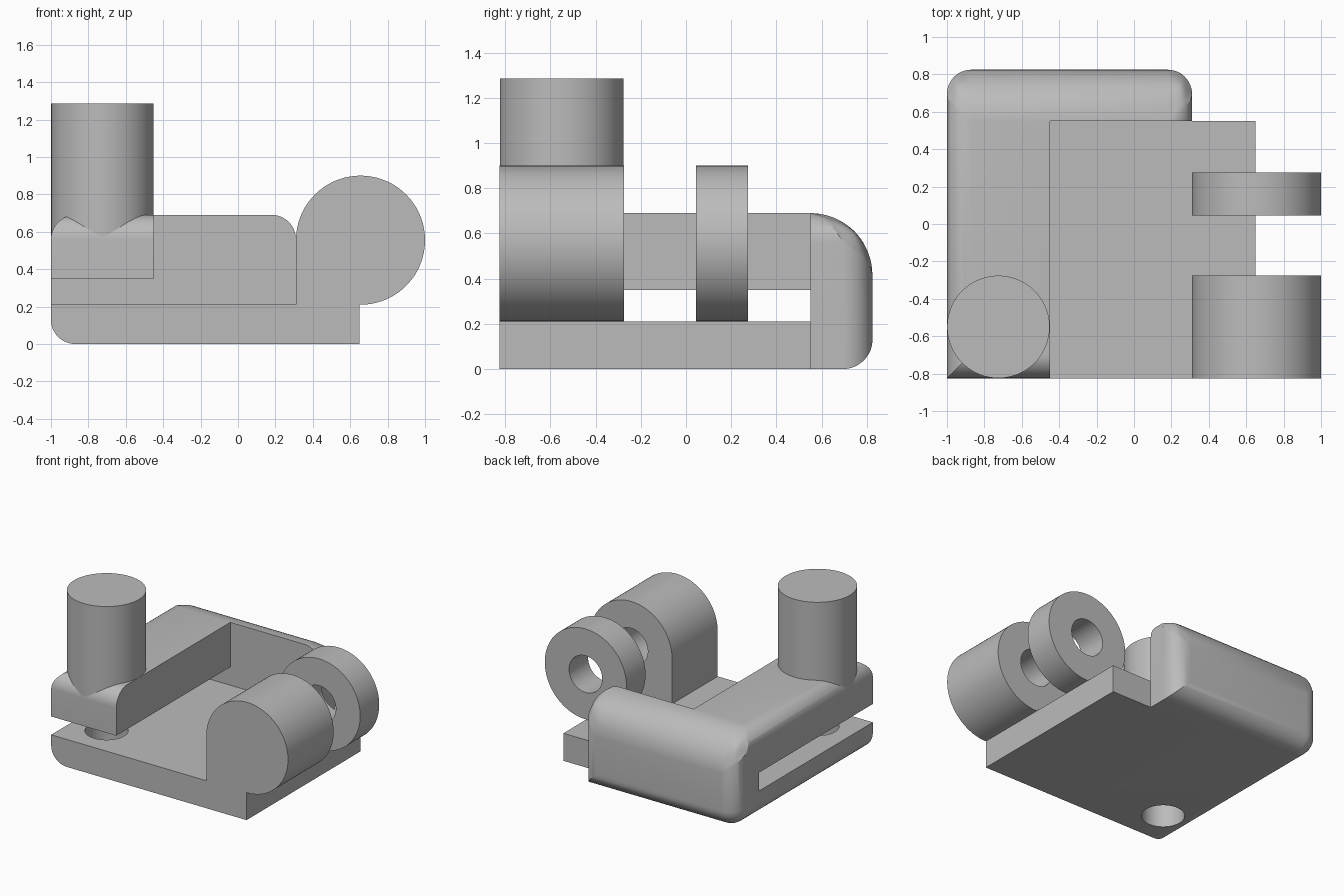
import bpy, bmesh, math

if "Cube" in bpy.data.objects:
    bpy.data.objects.remove(bpy.data.objects["Cube"], do_unlink=True)

grey = bpy.data.materials.new("plain grey")
grey.use_nodes = True
grey.diffuse_color = (0.5, 0.5, 0.5, 1)
grey.node_tree.nodes["Principled BSDF"].inputs["Base Color"].default_value = (0.5, 0.5, 0.5, 1)

FRONT, INNER, BACK = -0.825, 0.55, 0.825
LEFT_END, WALL_END, PLATE_END = -1, 0.31, 0.65
PLATE_TOP, ARM_BOTTOM, TOP = 0.21, 0.35, 0.69
BARREL_X, BARREL_Z, BARREL_R = 0.655, 0.555, 0.345
SMALL, LARGE, BORE = 0.13, 0.274, 0.15


def finish(name, bm):
    bmesh.ops.recalc_face_normals(bm, faces=bm.faces)
    mesh = bpy.data.meshes.new(name)
    bm.to_mesh(mesh)
    bm.free()
    obj = bpy.data.objects.new(name, mesh)
    bpy.context.collection.objects.link(obj)
    mesh.materials.append(grey)
    return obj


def box(name, xs, ys, zs):
    bm = bmesh.new()
    bmesh.ops.create_cube(bm, size=1)
    for v in bm.verts:
        v.co = [r[c > 0] for r, c in zip((xs, ys, zs), v.co)]
    return finish(name, bm)


def prism(name, points, ys):
    """Extrude an (x, z) outline along y."""
    bm = bmesh.new()
    face = bm.faces.new([bm.verts.new((x, ys[0], z)) for x, z in points])
    ext = bmesh.ops.extrude_face_region(bm, geom=[face])["geom"]
    for v in ext:
        if isinstance(v, bmesh.types.BMVert):
            v.co.y = ys[1]
    return finish(name, bm)


def arc(radius, start, end, steps):
    angles = [math.radians(start + (end - start) * i / steps) for i in range(steps + 1)]
    return [(BARREL_X + radius * math.cos(a), BARREL_Z + radius * math.sin(a)) for a in angles]


def circle(radius):
    return arc(radius, 0, 360, 96)[:-1]


def post(name, x, y, radius, zs):
    bm = bmesh.new()
    bmesh.ops.create_cone(bm, cap_ends=True, segments=96, radius1=radius,
                          radius2=radius, depth=zs[1] - zs[0])
    bmesh.ops.translate(bm, verts=bm.verts, vec=(x, y, sum(zs) / 2))
    return finish(name, bm)


def apply_all(obj):
    bpy.context.view_layer.update()
    deps = bpy.context.evaluated_depsgraph_get()
    mesh = bpy.data.meshes.new_from_object(obj.evaluated_get(deps))
    obj.modifiers.clear()
    obj.data = mesh


def combine(obj, tool, operation):
    mod = obj.modifiers.new("combine", "BOOLEAN")
    mod.operation, mod.solver, mod.object = operation, "EXACT", tool
    apply_all(obj)
    bpy.data.objects.remove(tool, do_unlink=True)


def smooth(obj):
    bpy.ops.object.select_all(action="DESELECT")
    obj.select_set(True)
    bpy.context.view_layer.objects.active = obj
    bpy.ops.object.shade_smooth_by_angle(angle=math.radians(25))


# Body: one block with chosen edges rounded
body = box("body", (LEFT_END, WALL_END), (FRONT, BACK), (0, TOP))
rounded = {"left bottom": SMALL, "left top": SMALL, "left back": SMALL,
           "right back": SMALL, "right top": SMALL, "back bottom": SMALL,
           "front top": SMALL, "back top": LARGE}
weights = body.data.attributes.new("bevel_weight_edge", "FLOAT", "EDGE")
for edge in body.data.edges:
    a, b = (body.data.vertices[i].co for i in edge.vertices)
    sides = []
    for axis, (low, high) in enumerate((("left", "right"), ("front", "back"), ("bottom", "top"))):
        if abs(a[axis] - b[axis]) < 0.001:
            middle = ((LEFT_END + WALL_END) / 2, 0, TOP / 2)[axis]
            sides.append(high if a[axis] > middle else low)
    weights.data[edge.index].value = rounded.get(" ".join(sides), 0) / LARGE
bevel = body.modifiers.new("rounding", "BEVEL")
bevel.limit_method, bevel.width, bevel.segments = "WEIGHT", LARGE, 12
apply_all(body)

# Open the body into a plate, a back wall and an arm over a slot
combine(body, box("pocket", (-0.45, 1), (-1, INNER), (PLATE_TOP, 1)), "DIFFERENCE")
combine(body, box("slot", (-2, 1), (-1, INNER), (PLATE_TOP, ARM_BOTTOM)), "DIFFERENCE")
combine(body, box("plate", (0, PLATE_END), (FRONT, INNER), (0, PLATE_TOP)), "UNION")
combine(body, post("plate_hole", -0.725, INNER * -1, BORE, (-0.1, 0.28)), "DIFFERENCE")

# Upright post on the arm
upright = post("upright_post", -0.725, -0.55, 0.274, (0.45, 1.285))

# Front barrel with its square foot and a blind bore
outline = arc(BARREL_R, -90, 180, 72) + [(BARREL_X - BARREL_R, PLATE_TOP)]
barrel = prism("hinge_barrel", outline, (FRONT, -0.275))
combine(barrel, prism("blind_bore", circle(0.14), (-0.6, 0)), "DIFFERENCE")

# Separate hinge ring
ring = prism("hinge_ring", circle(BARREL_R), (0.045, 0.275))
combine(ring, prism("ring_bore", circle(0.14), (-0.1, 0.5)), "DIFFERENCE")

for part in (body, upright, barrel, ring):
    smooth(part)
